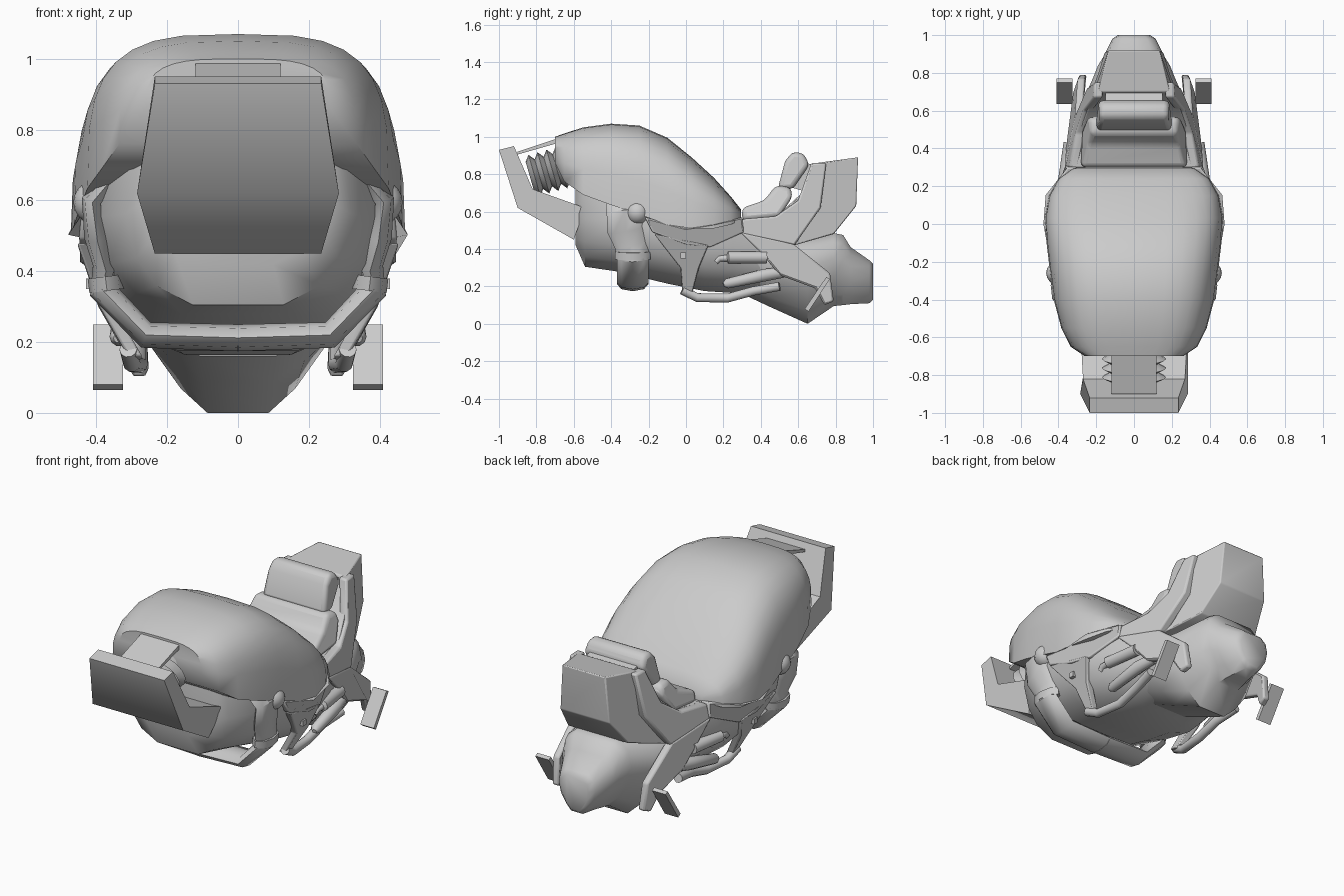
import bpy, bmesh, math
from mathutils import Vector

if "Cube" in bpy.data.objects:
    bpy.data.objects.remove(bpy.data.objects["Cube"])

def make(name, verts, faces, mirror=False, bevel=0.0, segs=2):
    bm = bmesh.new()
    vs = [bm.verts.new(v) for v in verts]
    for f in faces:
        bm.faces.new([vs[i] for i in f])
    bmesh.ops.recalc_face_normals(bm, faces=bm.faces)
    me = bpy.data.meshes.new(name)
    bm.to_mesh(me)
    bm.free()
    ob = bpy.data.objects.new(name, me)
    bpy.context.collection.objects.link(ob)
    if bevel:
        b = ob.modifiers.new("Bevel", 'BEVEL')
        b.width, b.segments, b.limit_method = bevel, segs, 'ANGLE'
    if mirror:
        ob.modifiers.new("Mirror", 'MIRROR')
    return ob

def loft(name, rings, **kw):
    """Skin a series of equal rings and cap both ends."""
    n = len(rings[0])
    faces = [(k*n+i, k*n+(i+1) % n, (k+1)*n+(i+1) % n, (k+1)*n+i)
             for k in range(len(rings)-1) for i in range(n)]
    faces += [tuple(range(n)), tuple((len(rings)-1)*n+i for i in range(n))]
    return make(name, [v for r in rings for v in r], faces, **kw)

def prism(name, prof, **kw):
    """Side profile (y, z, half width) spanning the centre line."""
    return loft(name, [[(s*w, y, z) for y, z, w in prof] for s in (-1, 1)], **kw)

def plate(name, prof, t, **kw):
    """Side profile (y, z, outer x) of thickness t, on both sides."""
    return loft(name, [[(x-d, y, z) for y, z, x in prof] for d in (0, t)], mirror=True, **kw)

def sweep(name, pts, r1, r2, ref, sides=10):
    """Oval bar along pts; r1 lies along ref; radii may be lists."""
    P, ref, rings = [Vector(p) for p in pts], Vector(ref), []
    for i, p in enumerate(P):
        t = (P[min(i+1, len(P)-1)] - P[max(i-1, 0)]).normalized()
        up = t.cross(ref).normalized()
        a = up.cross(t)
        k1 = r1[i] if isinstance(r1, list) else r1
        k2 = r2[i] if isinstance(r2, list) else r2
        rings.append([p + a*k1*math.cos(2*math.pi*j/sides) + up*k2*math.sin(2*math.pi*j/sides)
                      for j in range(sides)])
    return loft(name, rings, mirror=True)

def spow(v, e):
    return math.copysign(abs(v)**e, v)

# Big domed hood: y, half width, rim height, top height
dome = [(-.70, .26, .86, 1.0), (-.65, .335, .76, 1.018), (-.55, .385, .69, 1.05), (-.4, .425, .635, 1.07),
        (-.25, .445, .585, 1.06), (-.1, .463, .53, .995), (.03, .472, .51, .89), (.15, .45, .51, .78),
        (.24, .40, .53, .68), (.295, .32, .56, .61)]
rings = []
for y, w, b, t in dome:
    rings.append([(w*spow(math.cos(math.pi*j/16), .6), y, b+(t-b)*max(math.sin(math.pi*j/16), 0)**.58)
                  for j in range(17)])
loft("hood", rings)

# Belly and tail hull: y, half width, bottom, top
def hull(name, stations, sec):
    half = lambda y, w, b, t: [(w*u, y, b+(t-b)*v) for u, v in sec]
    loft(name, [half(*s) + [(-x, y, z) for x, y, z in reversed(half(*s))] for s in stations])

hull("belly", [(-.59, .25, .42, .72), (-.54, .32, .305, .72), (-.37, .40, .28, .72), (-.1, .43, .215, .66),
               (.1, .42, .175, .58), (.25, .38, .165, .56), (.45, .30, .16, .46)],
     [(.4, 0), (.72, .13), (.9, .32), (1, .62), (.95, 1)])
hull("tail_hull", [(.3, .33, .16, .45), (.45, .31, .09, .45), (.65, .27, 0, .46), (.79, .21, .095, .485),
                   (.84, .19, .1, .475), (.88, .165, .105, .41), (.98, .115, .11, .34), (1.0, .085, .13, .32)],
     [(.32, 0), (.6, .15), (.88, .38), (1, .65), (.9, .87), (.6, 1)])

# Nose panel and its top bracket
prism("nose_panel", [(-1, .93, .235), (-.92, .95, .235), (-.82, .72, .27), (-.54, .62, .285),
                     (-.6, .45, .235), (-.9, .62, .285)])
prism("nose_bracket", [(-.9, .905, .12), (-.9, .92, .12), (-.69, .99, .12), (-.69, .965, .12)])

# Ribbed bellows between nose and hood
bel = []
for k in range(13):
    r = 1.0 if k % 2 else .72
    bel.append([(.17*r*math.cos(a), -.14+.025*k, .115*r*math.sin(a))
                for a in [2*math.pi*j/16 for j in range(16)]])
ob = loft("bellows", bel)
ob.location = (0, -.7, .825)
ob.rotation_euler = (.28, 0, 0)

# Front U frame with collars and round lamps
sweep("front_frame", [(.36, -.33, .655), (.41, -.325, .6), (.4, -.32, .5), (.375, -.29, .42), (.385, -.285, .35),
                      (.26, -.285, .22), (0, -.285, .212)], [.1, .1, .1, .09, .085, .085, .085],
      [.025, .032, .035, .035, .038, .038, .038], (0, 1, 0), 8)
sweep("frame_collar", [(.37, -.285, .345), (.375, -.285, .385)], .095, .05, (0, 1, 0), 8)
bm = bmesh.new()
bmesh.ops.create_uvsphere(bm, u_segments=16, v_segments=10, radius=.063)
bmesh.ops.translate(bm, verts=bm.verts, vec=(.402, -.26, .595))
me = bpy.data.meshes.new("side_lamp")
bm.to_mesh(me)
bm.free()
lamp = bpy.data.objects.new("side_lamp", me)
bpy.context.collection.objects.link(lamp)
lamp.modifiers.new("Mirror", 'MIRROR')

# Side rim under the hood, hanging bracket and its pin
plate("side_rim", [(-.22, .57, .44), (-.18, .49, .45), (0, .425, .45), (.13, .41, .43), (.31, .49, .365),
                   (.3, .57, .35), (.15, .53, .46), (0, .51, .475)], .05, bevel=.008)
plate("hanging_bracket", [(-.17, .48, .455), (.12, .42, .435), (.07, .3, .39), (.03, .15, .31),
                          (-.02, .16, .31), (-.03, .3, .39)], .04, bevel=.006)
plate("bracket_pin", [(-.03, .35, .43), (0, .35, .43), (0, .38, .43), (-.03, .38, .43)], .05)

# Lower rails and exhaust pipes
sweep("lower_rail", [(.31, -.02, .18), (.3, .06, .14), (.28, .22, .137), (.28, .36, .175), (.3, .5, .2)],
      .025, .025, (1, 0, 0))
sweep("upper_pipe", [(.37, .16, .33), (.37, .18, .35), (.37, .22, .35), (.37, .225, .355), (.34, .43, .355)],
      [.014, .018, .018, .033, .033], [.014, .018, .018, .033, .033], (1, 0, 0))
sweep("lower_pipe", [(.34, .2, .21), (.335, .22, .215), (.32, .42, .26), (.3, .52, .275)],
      [.012, .028, .035, .03], [.012, .028, .035, .03], (1, 0, 0))

# Rear legs with foot plates
plate("rear_leg", [(.29, .49, .37), (.57, .43, .31), (.77, .27, .3), (.79, .12, .29), (.74, .1, .3),
                   (.69, .19, .32), (.5, .26, .335), (.41, .37, .36)], .04, bevel=.01)
loft("foot_plate", [[(x, .635, .08), (x, .75, .25), (x, .77, .24), (x, .655, .065)] for x in (.325, .41)],
     mirror=True)

# Seat tower, side frames, cushions
prism("seat_tower", [(.3, .56, .33), (.48, .57, .29), (.62, .7, .24), (.7, .86, .19), (.92, .89, .135),
                     (.91, .63, .155), (.79, .48, .19), (.58, .42, .28), (.3, .48, .33)], bevel=.006)
plate("seat_frame", [(.3, .56, .345), (.48, .575, .31), (.6, .66, .27), (.67, .86, .215), (.75, .86, .21),
                     (.72, .62, .25), (.58, .42, .31), (.3, .48, .365)], .05, bevel=.01)
prism("seat_cushion", [(.3, .55, .28), (.3, .62, .28), (.42, .66, .25), (.48, .74, .23), (.56, .73, .23),
                       (.57, .68, .25), (.5, .57, .28)], bevel=.03, segs=3)
prism("headrest", [(.49, .72, .2), (.53, .87, .19), (.57, .92, .18), (.63, .91, .18), (.66, .85, .19),
                   (.57, .72, .2)], bevel=.025, segs=3)
prism("headrest_mount", [(.56, .73, .15), (.6, .87, .15), (.72, .84, .15), (.66, .7, .15)])

# Smooth shading with crisp edges
bpy.ops.object.select_all(action='SELECT')
bpy.context.view_layer.objects.active = lamp
bpy.ops.object.shade_smooth_by_angle(angle=math.radians(45))
